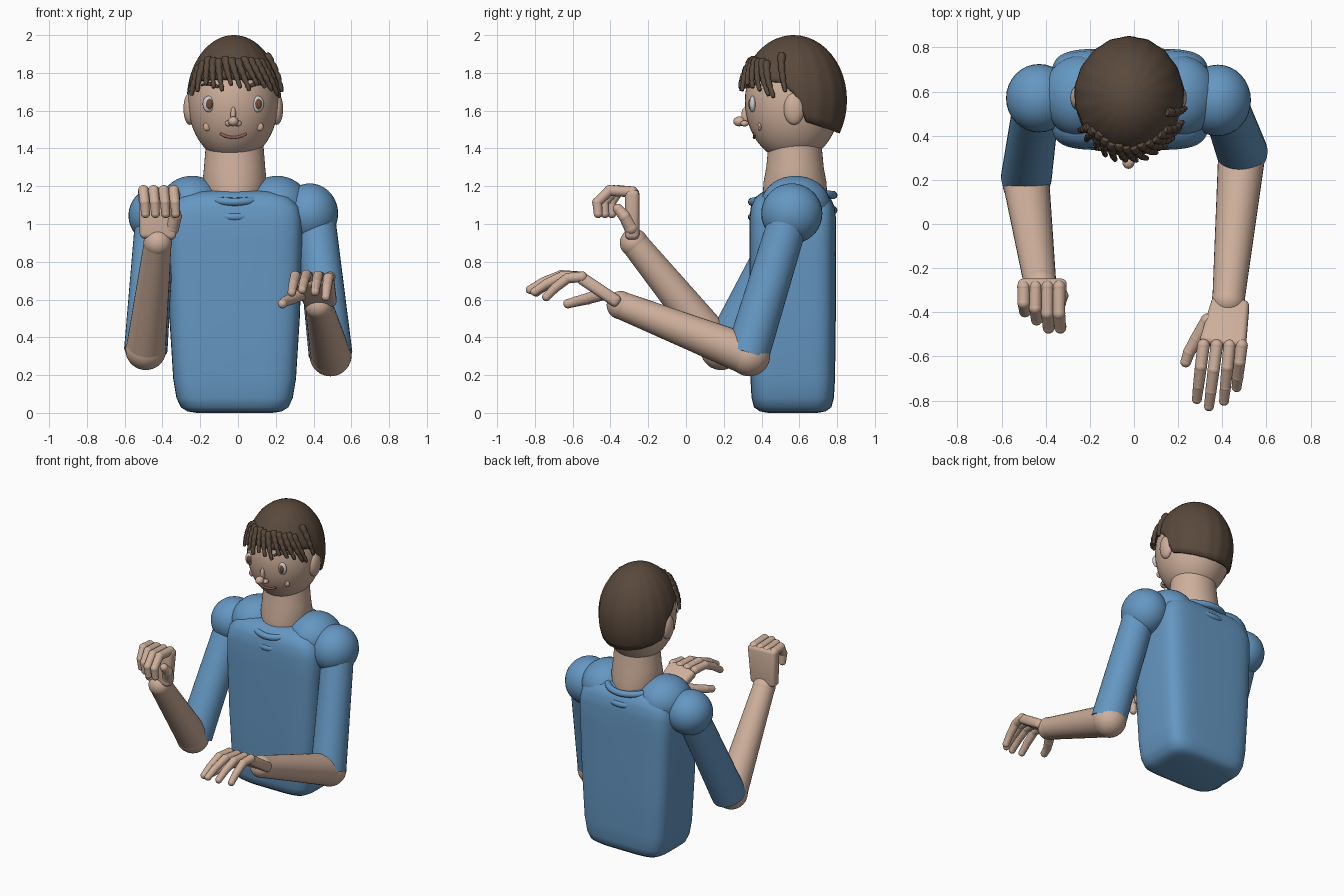
import bpy, bmesh, math
from mathutils import Vector, Matrix

if "Cube" in bpy.data.objects:
    bpy.data.objects.remove(bpy.data.objects["Cube"])


def material(name, rgb):
    m = bpy.data.materials.new(name)
    m.diffuse_color = (*rgb, 1)
    m.use_nodes = True
    m.node_tree.nodes["Principled BSDF"].inputs["Base Color"].default_value = m.diffuse_color
    return m


BLUE = material("shirt_blue", (0.13, 0.31, 0.54))
SKIN = material("skin", (0.62, 0.43, 0.33))
HAIR = material("hair_brown", (0.10, 0.066, 0.045))
WHITE = material("eye_white", (0.75, 0.75, 0.75))
IRIS = material("iris_brown", (0.16, 0.07, 0.035))
LIP = material("lip", (0.3, 0.12, 0.09))
BLUSH = material("blush", (0.66, 0.38, 0.29))


def finish(name, bm, mat, angle=40):
    bmesh.ops.recalc_face_normals(bm, faces=bm.faces)
    me = bpy.data.meshes.new(name)
    bm.to_mesh(me)
    bm.free()
    ob = bpy.data.objects.new(name, me)
    bpy.context.collection.objects.link(ob)
    me.materials.append(mat)
    bpy.ops.object.select_all(action='DESELECT')
    bpy.context.view_layer.objects.active = ob
    ob.select_set(True)
    bpy.ops.object.shade_smooth_by_angle(angle=math.radians(angle))
    return ob


def loft(name, rings, center, mat, power=2.0, n=48):
    """Stack of superellipse rings given as (z, half x, half y)."""
    bm = bmesh.new()
    rows = []
    for z, hx, hy in rings:
        row = []
        for i in range(n):
            a = 2 * math.pi * i / n
            c, s = math.cos(a), math.sin(a)
            x = math.copysign(abs(c) ** (2 / power), c) * hx
            y = math.copysign(abs(s) ** (2 / power), s) * hy
            row.append(bm.verts.new((center[0] + x, center[1] + y, z)))
        rows.append(row)
    for a, b in zip(rows, rows[1:]):
        for i in range(n):
            bm.faces.new((a[i], a[(i + 1) % n], b[(i + 1) % n], b[i]))
    bm.faces.new(rows[0])
    bm.faces.new(rows[-1])
    return finish(name, bm, mat)


def add_ball(bm, p, r, seg=20):
    r = r if isinstance(r, tuple) else (r, r, r)
    bmesh.ops.create_uvsphere(bm, u_segments=seg, v_segments=seg // 2 + 2, radius=1,
                              matrix=Matrix.Translation(p) @ Matrix.Diagonal((*r, 1)))


def ball(name, p, r, mat, seg=32):
    bm = bmesh.new()
    add_ball(bm, p, r, seg)
    return finish(name, bm, mat)


def limb(name, pts, radii, mat, balls=True, seg=20):
    """Tapered segments with round joints."""
    bm = bmesh.new()
    pts = [Vector(p) for p in pts]
    for a, b, ra, rb in zip(pts, pts[1:], radii, radii[1:]):
        d = b - a
        m = Matrix.Translation((a + b) / 2) @ d.to_track_quat('Z', 'Y').to_matrix().to_4x4()
        bmesh.ops.create_cone(bm, cap_ends=not balls, segments=seg, radius1=ra, radius2=rb,
                              depth=d.length, matrix=m)
    if balls:
        for p, r in zip(pts, radii):
            add_ball(bm, p, r * 1.03, seg)
    return finish(name, bm, mat)


def palm(name, a, b, w0, w1, thick):
    a, b = Vector(a), Vector(b)
    d = (b - a).normalized()
    side = (Vector((1, 0, 0)) - d * d.x).normalized()
    nrm = d.cross(side)
    bm = bmesh.new()
    bmesh.ops.create_cube(bm, size=1)
    for v in bm.verts:
        p, w = (a, w0) if v.co.z < 0 else (b, w1)
        v.co = p + side * v.co.x * w + nrm * v.co.y * thick
    bmesh.ops.bevel(bm, geom=bm.edges[:], offset=0.025, segments=4, profile=0.5, affect='EDGES')
    return finish(name, bm, SKIN)


def tube(name, pts, r, mat, closed=False):
    """Swept curve; r is one radius or one radius per point."""
    cu = bpy.data.curves.new(name, 'CURVE')
    cu.dimensions = '3D'
    cu.bevel_depth, cu.bevel_resolution, cu.use_fill_caps = 1, 3, True
    sp = cu.splines.new('POLY')
    sp.points.add(len(pts) - 1)
    for i, p in enumerate(pts):
        sp.points[i].co = (*p, 1)
        sp.points[i].radius = r[i] if isinstance(r, list) else r
    sp.use_cyclic_u = closed
    sp.use_smooth = True
    cu.materials.append(mat)
    ob = bpy.data.objects.new(name, cu)
    bpy.context.collection.objects.link(ob)


# Torso, shoulder yokes, neck and collar
CX, CY = -0.018, 0.565
loft("torso", [(0, .2, .13), (.008, .25, .175), (.03, .285, .205), (.08, .308, .218), (.18, .325, .224),
               (.5, .345, .228), (.9, .36, .23), (1.02, .36, .23), (1.09, .345, .222), (1.14, .30, .2),
               (1.17, .22, .16), (1.18, .1, .08)], (CX, CY), BLUE, 5, 64)
for s in (-1, 1):
    ball("shoulder_yoke", (CX + s * .225, .58, 1.1), (.17, .185, .155), BLUE)
loft("neck", [(1.05, .14, .17), (1.15, .155, .17), (1.22, .17, .167), (1.3, .162, .152), (1.45, .15, .138)],
     (CX, .577), SKIN)
for base, droop in ((1.145, .01), (1.075, .02)):
    ring = []
    for i in range(48):
        a = 2 * math.pi * i / 48
        y = math.sin(a)
        ring.append((CX + .19 * math.cos(a), CY + .215 * y, base + .018 * y + droop * (math.cos(2 * a))))
    tube("collar_ring", ring, .022, BLUE, True)

# Arms
limb("sleeve_right", [(.41, .545, 1.03), (.49, .325, .31)], [.105, .116], BLUE, False, 32)
limb("sleeve_left", [(-.44, .56, 1.02), (-.488, .21, .335)], [.105, .115], BLUE, False, 32)
ball("shoulder_right", (.38, .56, 1.055), (.15, .162, .16), BLUE)
ball("shoulder_left", (-.43, .57, 1.045), (.15, .155, .15), BLUE)
limb("forearm_right", [(.49, .335, .305), (.428, -.345, .57)], [.108, .073], SKIN, True, 32)
limb("forearm_left", [(-.488, .185, .335), (-.425, -.275, .9)], [.105, .073], SKIN, True, 32)

# Right hand, reaching forward
palm("palm_right", (.44, -.345, .575), (.4, -.555, .715), .17, .215, .065)
for x0, x1, k in ((.315, .285, .9), (.375, .34, 1.02), (.433, .408, .93), (.487, .465, .7)):
    pts = [(x0 + (x1 - x0) * t, -.55 - .27 * k * t, z - (1 - k) * .12 * t)
           for t, z in ((0, .72), (.4, .728), (.75, .69), (1, .65))]
    limb("finger_right", pts, [.028, .027, .025, .022], SKIN)
limb("thumb_right", [(.335, -.44, .63), (.285, -.52, .605), (.25, -.58, .59), (.235, -.625, .578)],
     [.034, .03, .027, .024], SKIN)

# Left hand, raised with curled fingers
palm("palm_left", (-.425, -.285, .92), (-.415, -.285, 1.185), .19, .225, .075)
for x, k in ((-.34, 1), (-.393, 1), (-.447, .8), (-.5, .6)):
    limb("finger_left", [(x, -.285, 1.17), (x, -.285 - .12 * k, 1.177), (x + .006, -.285 - .185 * k, 1.115),
                         (x + .01, -.285 - .18 * k, 1.055)], [.029, .028, .026, .023], SKIN)
limb("thumb_left", [(-.35, -.29, .98), (-.33, -.325, 1.04), (-.335, -.36, 1.08)], [.038, .032, .026], SKIN)

# Head and ears
HC, HR = Vector((-.025, .565, 1.652)), (.24, .253, .322)
ball("head", HC, HR, SKIN, 48)
for s in (-1, 1):
    ball("ear", (HC.x + s * .23, .572, 1.61), (.034, .055, .085), SKIN, 24)


def face_point(x, z, out=0.0):
    u, w = (x - HC.x) / HR[0], (z - HC.z) / HR[2]
    return (x, HC.y - HR[1] * math.sqrt(max(0, 1 - u * u - w * w)) - out, z)


# Face
for s in (-1, 1):
    x = HC.x + s * .13
    p = face_point(x, 1.635)
    ball("eye_white", p, (.032, .018, .043), WHITE, 20)
    ball("iris", (p[0] + .003, p[1] - .009, p[2]), (.02, .014, .03), IRIS, 16)
    ball("cheek_spot", face_point(HC.x + s * .14, 1.515), (.02, .01, .022), BLUSH, 16)
    ball("nostril", (HC.x + s * .027, .31, 1.532), (.018, .022, .016), SKIN, 16)
    tube("eyebrow", [face_point(HC.x + s * (.08 + .09 * t), 1.725 + .02 * math.sin(2.6 * t), .004)
                     for t in (0, .33, .66, 1)], [.007, .011, .01, .005], HAIR)
ball("nose_tip", (HC.x, .282, 1.543), (.028, .032, .026), SKIN, 20)
ball("nose_bridge", (HC.x, .315, 1.575), (.015, .022, .045), SKIN, 16)
tube("mouth", [face_point(HC.x + .07 * t, 1.458 + .02 * t * t, .002) for t in [i / 6 - 1 for i in range(13)]],
     .008, LIP)

# Hair cap: ellipsoid shell ending at a hairline that drops towards the nape
CAP, CR = Vector((-.022, .57, 1.655)), (.25, .28, .345)
LINE = [(-1, 1.77), (-.25, 1.75), (.05, 1.68), (.25, 1.54), (1, 1.48)]


def cap_point(a, z, grow=1.0):
    r = math.sqrt(max(0, 1 - ((z - CAP.z) / CR[2]) ** 2)) * grow
    return (CAP.x + CR[0] * r * math.sin(a), CAP.y - CR[1] * r * math.cos(a), z)


def hairline(a):
    c = -math.cos(a)
    for (c0, z0), (c1, z1) in zip(LINE, LINE[1:]):
        if c <= c1:
            return z0 + (z1 - z0) * (c - c0) / (c1 - c0)
    return LINE[-1][1]


bm = bmesh.new()
N, M = 72, 16
grid = []
for j in range(1, M + 1):
    row = []
    for i in range(N):
        a = 2 * math.pi * i / N
        end = math.acos((hairline(a) - CAP.z) / CR[2])
        row.append(bm.verts.new(cap_point(a, CAP.z + CR[2] * math.cos(end * j / M),
                                          1 + .008 * math.cos(18 * a))))
    grid.append(row)
top = bm.verts.new((CAP.x, CAP.y, CAP.z + CR[2]))
for i in range(N):
    k = (i + 1) % N
    bm.faces.new((top, grid[0][i], grid[0][k]))
    for p, q in zip(grid, grid[1:]):
        bm.faces.new((p[i], q[i], q[k], p[k]))
cap = finish("hair_cap", bm, HAIR)
sol = cap.modifiers.new("thickness", 'SOLIDIFY')
sol.thickness, sol.offset = .02, -1

# Fringe and side strands: ribbed tapered locks lying on the cap (start angle, z, end angle, z)
locks = [(-.75 + .17 * i, 1.88 - .005 * (i % 3), -.62 + .19 * i, 1.735 - .015 * (i % 3)) for i in range(9)]
locks += [(-1.0, 1.84, -1.05, 1.68), (-.9, 1.86, -.85, 1.7), (.75, 1.87, 1.1, 1.68), (.9, 1.86, 1.2, 1.67),
          (1.25, 1.9, 1.42, 1.7)]
for a0, z0, a1, z1 in locks:
    pts, rad = [], []
    for i in range(17):
        t = i / 16
        pts.append(cap_point(a0 + (a1 - a0) * t, z0 + (z1 - z0) * t, 1.01 + .03 * t))
        rad.append((.023 - .012 * t) * (1 if i % 4 else .75))
    tube("hair_lock", pts, rad, HAIR)
